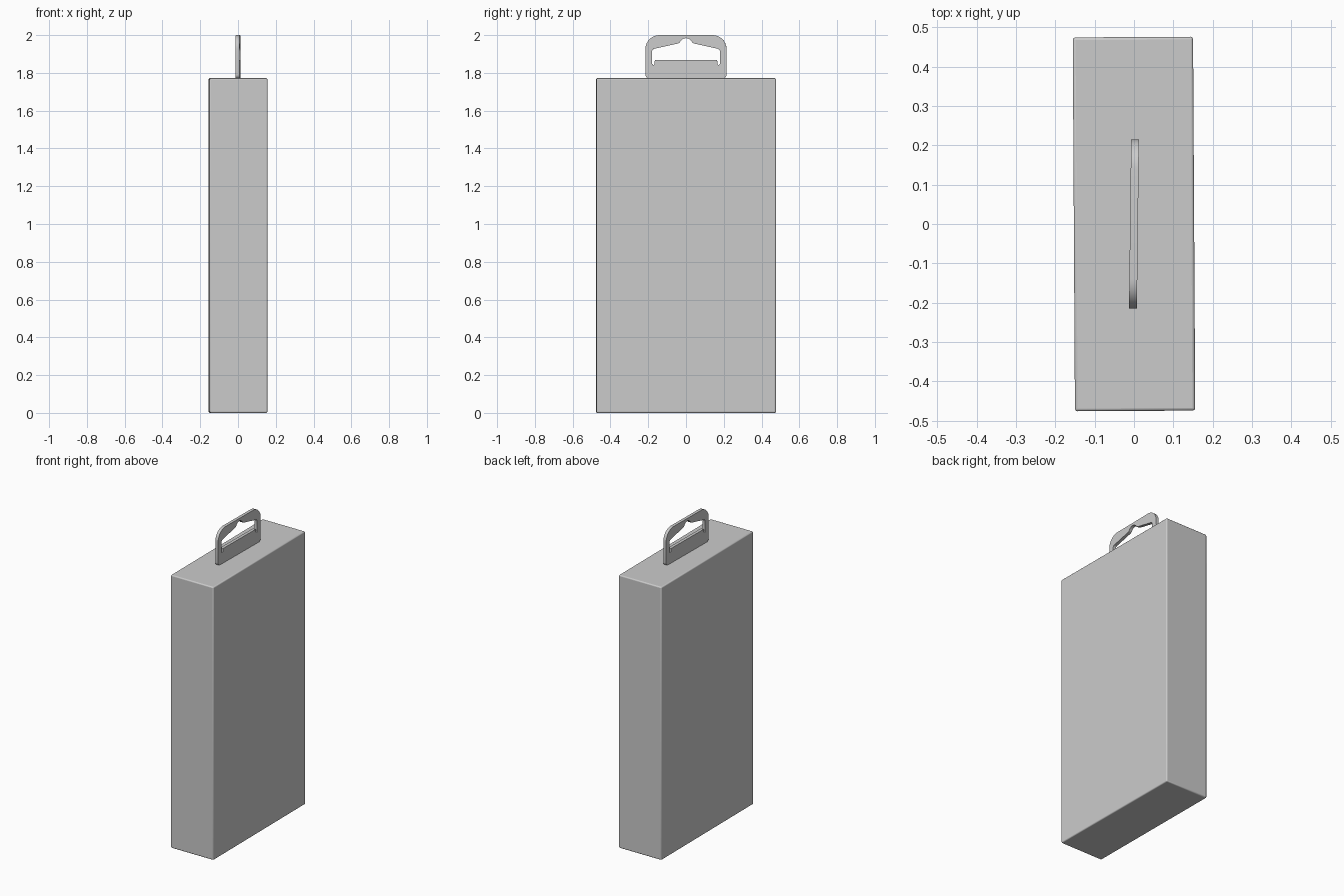
import bpy, bmesh, math

if "Cube" in bpy.data.objects:
    bpy.data.objects.remove(bpy.data.objects["Cube"])


def arc(cx, cy, r, a0, a1, n=8):
    """Points on a circular arc, angles in degrees."""
    return [(cx + r * math.cos(math.radians(a0 + (a1 - a0) * i / n)),
             cy + r * math.sin(math.radians(a0 + (a1 - a0) * i / n)))
            for i in range(n + 1)]


def mirrored(right):
    """Close a right-hand half profile by mirroring it across the centre line."""
    return right + [(-x, y) for x, y in reversed(right) if abs(x) > 1e-6]


def add_loop(curve, pts):
    s = curve.splines.new('POLY')
    s.points.add(len(pts) - 1)
    for p, (x, y) in zip(s.points, pts):
        p.co = (x, y, 0, 1)
    s.use_cyclic_u = True


def smooth(obj, angle=30):
    bpy.ops.object.select_all(action='DESELECT')
    obj.select_set(True)
    bpy.context.view_layer.objects.active = obj
    bpy.ops.object.shade_smooth_by_angle(angle=math.radians(angle))


# Carton, turned very slightly on its base
W, D, H = 0.306, 0.951, 1.772
bpy.ops.mesh.primitive_cube_add(size=1, location=(0, 0, H / 2))
box = bpy.context.object
box.name = "carton"
box.scale = (W, D, H)
bpy.ops.object.transform_apply(location=False, rotation=False, scale=True)
box.rotation_euler.z = math.radians(0.33)
bev = box.modifiers.new("rounded_edges", 'BEVEL')
bev.width = 0.007
bev.segments = 3
smooth(box, 40)

# Hang tab: outer outline and the slotted hole with its flap
outer = mirrored(arc(0.195, 1.791, 0.02, -90, 0, 5) + arc(0.140, 1.925, 0.075, 0, 90, 10))
hole = mirrored([(0.165, 1.867), (0.167, 1.848)]
                + arc(0.173, 1.848, 0.006, -180, 0, 5)
                + arc(0.165, 1.913, 0.015, 0, 80, 4)
                + [(0.045, 1.955), (0.034, 1.960), (0.026, 1.972), (0.014, 1.981), (0, 1.984)])

curve = bpy.data.curves.new("hang_tab", 'CURVE')
curve.dimensions = '2D'
curve.fill_mode = 'BOTH'
curve.extrude = 0.010
add_loop(curve, outer)
add_loop(curve, hole)
tab = bpy.data.objects.new("hang_tab", curve)
bpy.context.collection.objects.link(tab)
tab.rotation_euler = (math.pi / 2, 0, math.pi / 2 - math.radians(0.7))
bpy.ops.object.select_all(action='DESELECT')
tab.select_set(True)
bpy.context.view_layer.objects.active = tab
bpy.ops.object.convert(target='MESH')
tab = bpy.context.object

# Weld the filled faces to the rim
bm = bmesh.new()
bm.from_mesh(tab.data)
bmesh.ops.remove_doubles(bm, verts=bm.verts, dist=1e-5)
bmesh.ops.recalc_face_normals(bm, faces=bm.faces)
bm.to_mesh(tab.data)
bm.free()
smooth(tab)
